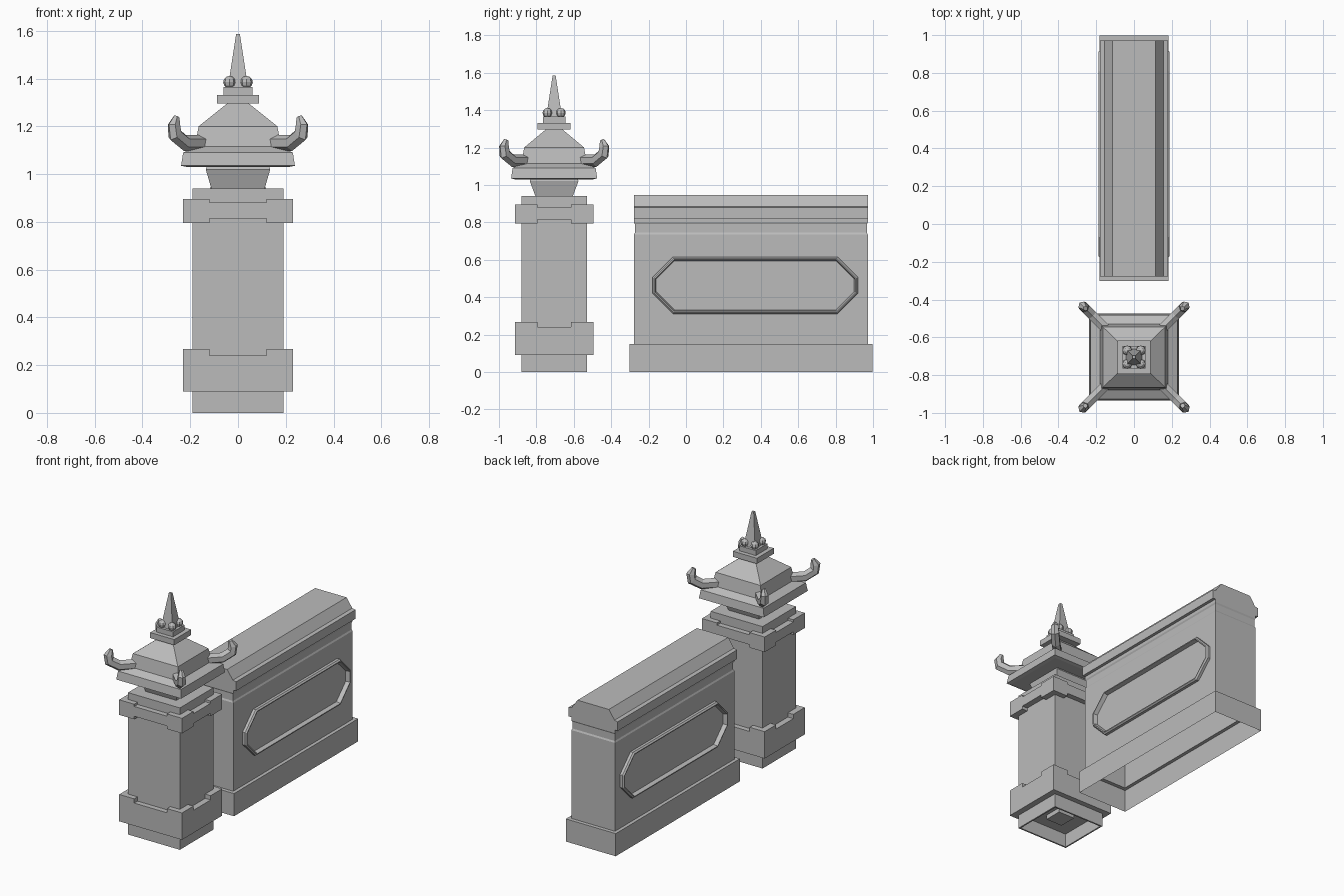
import bpy, bmesh, math
from mathutils import Vector, Matrix

cube = bpy.data.objects.get("Cube")
if cube:
    bpy.data.objects.remove(cube, do_unlink=True)

# Single stone colour
GREY = (0.5, 0.5, 0.5, 1)
stone = bpy.data.materials.new("grey stone")
stone.use_nodes = True
stone.diffuse_color = GREY
stone.node_tree.nodes["Principled BSDF"].inputs["Base Color"].default_value = GREY

PILLAR_Y = -0.705
WALL_Y = 0.347


def finish(name, bm):
    bmesh.ops.recalc_face_normals(bm, faces=bm.faces)
    mesh = bpy.data.meshes.new(name)
    bm.to_mesh(mesh)
    bm.free()
    mesh.materials.append(stone)
    obj = bpy.data.objects.new(name, mesh)
    bpy.context.collection.objects.link(obj)
    return obj


def loft(bm, rings, cap_start=True, cap_end=True, closed=False):
    """Skin a list of point rings of equal length."""
    loops = [[bm.verts.new(p) for p in ring] for ring in rings]
    pairs = list(zip(loops, loops[1:]))
    if closed:
        pairs.append((loops[-1], loops[0]))
    for a, b in pairs:
        for i in range(len(a)):
            j = (i + 1) % len(a)
            bm.faces.new((a[i], a[j], b[j], b[i]))
    if cap_start and not closed:
        bm.faces.new(loops[0])
    if cap_end and not closed:
        bm.faces.new(loops[-1])


def stack(name, cy, levels, cx=0, cap_start=True):
    """Rectangular tower from (half x, half y, z) levels."""
    bm = bmesh.new()
    rings = [[(cx + sx * hx, cy + sy * hy, z)
              for sx, sy in ((-1, -1), (1, -1), (1, 1), (-1, 1))]
             for hx, hy, z in levels]
    loft(bm, rings, cap_start)
    return finish(name, bm)


# Wall: open-bottomed plinth, body, grooved moulding and bevelled coping
stack("wall", WALL_Y, [
    (0.183, 0.65, 0), (0.183, 0.65, 0.15),
    (0.16, 0.625, 0.15), (0.16, 0.625, 0.735),
    (0.155, 0.62, 0.745), (0.155, 0.62, 0.79),
    (0.16, 0.625, 0.8), (0.16, 0.625, 0.82),
    (0.18, 0.625, 0.82), (0.18, 0.625, 0.88),
    (0.157, 0.625, 0.885), (0.115, 0.625, 0.945)], cap_start=False)


# Eight-sided raised frame on each long face of the wall
def octagon(x, inset):
    hy, hz, cut = 0.55 - inset, 0.152 - inset, 0.11 - inset * 0.586
    quarter = [(hy, hz - cut), (hy - cut, hz)]
    pts = quarter + [(-y, z) for y, z in reversed(quarter)]
    pts += [(-y, -z) for y, z in pts]
    return [(x, 0.37 + y, 0.463 + z) for y, z in pts]


for side, label in ((1, "left"), (-1, "right")):
    bm = bmesh.new()
    loft(bm, [octagon(side * 0.155, 0), octagon(side * 0.178, 0),
              octagon(side * 0.187, 0.008), octagon(side * 0.187, 0.014),
              octagon(side * 0.155, 0.022)], closed=True)
    finish(label + "_panel_frame", bm)

# Pillar shaft with hollow foot and a small peg inside
stack("pillar_shaft", PILLAR_Y, [
    (0.18, 0.165, 0.17), (0.18, 0.165, 0),
    (0.19, 0.175, 0), (0.19, 0.175, 0.94)])
stack("foot_peg", PILLAR_Y, [(0.06, 0.06, 0.06), (0.06, 0.06, 0.17)])


# Bands round the shaft, raised at the corners
def box_ring(name, z0, z1):
    """Hollow rectangular collar hugging the shaft."""
    stack(name, PILLAR_Y, [(0.185, 0.17, z0), (0.23, 0.21, z0),
                           (0.23, 0.21, z1), (0.185, 0.17, z1)])


def corner_blocks(name, z0, z1):
    hx, hy = 0.055, 0.06
    for sx in (-1, 1):
        for sy in (-1, 1):
            stack(name, PILLAR_Y + sy * (0.21 - hy),
                  [(hx, hy, z0), (hx, hy, z1)], cx=sx * (0.23 - hx))


box_ring("lower_band", 0.09, 0.24)
corner_blocks("lower_band_corner", 0.24, 0.268)
box_ring("upper_band", 0.815, 0.88)
corner_blocks("upper_band_top_corner", 0.88, 0.895)
corner_blocks("upper_band_bottom_corner", 0.795, 0.815)

# Flared neck, two-tier roof and finial block
stack("neck", PILLAR_Y, [
    (0.112, 0.1, 0.94), (0.135, 0.13, 1.02), (0.13, 0.125, 1.035)])
stack("roof", PILLAR_Y, [
    (0.215, 0.21, 1.03), (0.238, 0.23, 1.035), (0.23, 0.222, 1.09),
    (0.18, 0.175, 1.115), (0.165, 0.16, 1.2), (0.04, 0.04, 1.3)])
stack("finial_slab", PILLAR_Y, [(0.088, 0.088, 1.295), (0.088, 0.088, 1.332)])
stack("finial_block", PILLAR_Y, [(0.06, 0.06, 1.332), (0.06, 0.06, 1.365)])
stack("spire", PILLAR_Y, [(0.042, 0.042, 1.365), (0.008, 0.008, 1.586)])

# Beads and upturned horns on the four diagonals
HORN = [(0.13, 1.13, 0.034), (0.222, 1.13, 0.034), (0.264, 1.165, 0.034),
        (0.268, 1.205, 0.03), (0.257, 1.24, 0.014)]
for sx in (-1, 1):
    for sy in (-1, 1):
        bm = bmesh.new()
        bmesh.ops.create_uvsphere(
            bm, u_segments=8, v_segments=6, radius=0.026,
            matrix=Matrix.Translation((sx * 0.036, PILLAR_Y + sy * 0.036, 1.385)))
        finish("finial_bead", bm)

        points = [Vector((sx * d, PILLAR_Y + sy * d, z)) for d, z, r in HORN]
        across = Vector((sx, -sy, 0)).normalized()
        rings = []
        for i, p in enumerate(points):
            ahead = points[min(i + 1, len(points) - 1)]
            behind = points[max(i - 1, 0)]
            normal = (ahead - behind).normalized().cross(across)
            r = HORN[i][2]
            rings.append([p + r * (math.cos(a) * normal + 0.85 * math.sin(a) * across)
                          for a in (k * math.pi / 3 for k in range(6))])
        bm = bmesh.new()
        loft(bm, rings)
        finish("roof_horn", bm)
